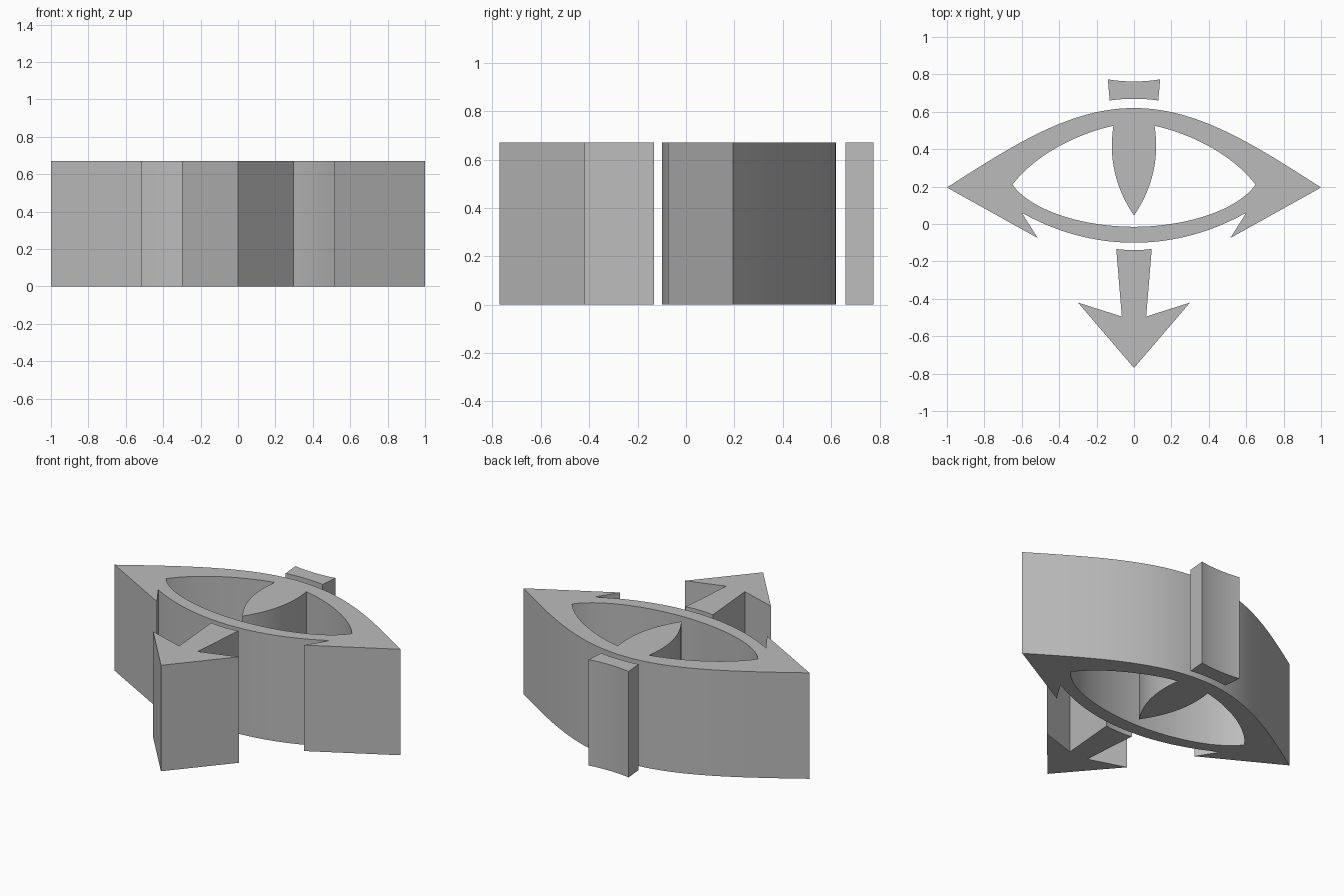
import bpy, bmesh, math
from mathutils import Vector
from mathutils.geometry import interpolate_bezier

HEIGHT = 0.67

cube = bpy.data.objects.get("Cube")
if cube:
    bpy.data.objects.remove(cube, do_unlink=True)

grey = bpy.data.materials.new("plain grey")
grey.use_nodes = True
colour = (0.5, 0.5, 0.5, 1)
grey.diffuse_color = colour
grey.node_tree.nodes["Principled BSDF"].inputs["Base Color"].default_value = colour


def curve(a, b, c, d, steps=20):
    """Points along a cubic curve, in plan."""
    return [p.to_2d() for p in interpolate_bezier(*[Vector((*q, 0)) for q in (a, b, c, d)], steps)]


def mirrored(half):
    """Close a right-hand outline that starts and ends on the centre line."""
    pts = []
    for p in map(Vector, half):
        if not pts or (p - pts[-1]).length > 1e-5:
            pts.append(p)
    return pts + [Vector((-p.x, p.y)) for p in reversed(pts[1:-1])]


def slab(name, *halves):
    """Fill the outlines (later ones are holes) and raise them to full height."""
    bm = bmesh.new()
    edges = []
    for half in halves:
        vs = [bm.verts.new((p.x, p.y, 0)) for p in mirrored(half)]
        edges += [bm.edges.new((v, vs[i - 1])) for i, v in enumerate(vs)]
    bmesh.ops.triangle_fill(bm, edges=edges, use_beauty=True, normal=(0, 0, 1))
    ext = bmesh.ops.extrude_face_region(bm, geom=bm.faces[:], use_keep_orig=True)
    top = [g for g in ext["geom"] if isinstance(g, bmesh.types.BMVert)]
    bmesh.ops.translate(bm, verts=top, vec=(0, 0, HEIGHT))
    bmesh.ops.recalc_face_normals(bm, faces=bm.faces[:])
    mesh = bpy.data.meshes.new(name)
    bm.to_mesh(mesh)
    bm.free()
    mesh.materials.append(grey)
    obj = bpy.data.objects.new(name, mesh)
    bpy.context.collection.objects.link(obj)
    bpy.ops.object.select_all(action="DESELECT")
    obj.select_set(True)
    bpy.context.view_layer.objects.active = obj
    bpy.ops.object.shade_smooth_by_angle(angle=math.radians(25))
    return obj


# Eye frame: upper lid, pointed corner with barb, lower lid
outer = (curve((0, 0.62), (0.33, 0.62), (0.62, 0.44), (1, 0.195))
         + [(0.515, -0.075), (0.6, 0.06)]
         + curve((0.6, 0.06), (0.42, -0.04), (0.22, -0.1), (0, -0.1)))
# Opening, notched by the hanging pupil
opening = (curve((0, 0.045), (0.105, 0.2), (0.135, 0.36), (0.11, 0.525))
           + curve((0.11, 0.525), (0.3, 0.485), (0.53, 0.37), (0.65, 0.21))
           + curve((0.65, 0.21), (0.54, 0.06), (0.25, -0.015), (0, -0.015)))
slab("eye_frame", outer, opening)

# Brow block above the eye
slab("brow_block",
     curve((0, 0.762), (0.05, 0.762), (0.1, 0.766), (0.14, 0.774), 8)
     + curve((0.13, 0.66), (0.09, 0.667), (0.05, 0.669), (0, 0.669), 8))

# Arrow below the eye
slab("arrow",
     curve((0, -0.14), (0.03, -0.14), (0.06, -0.138), (0.095, -0.133), 8)
     + [(0.065, -0.495), (0.3, -0.42), (0, -0.77)])
